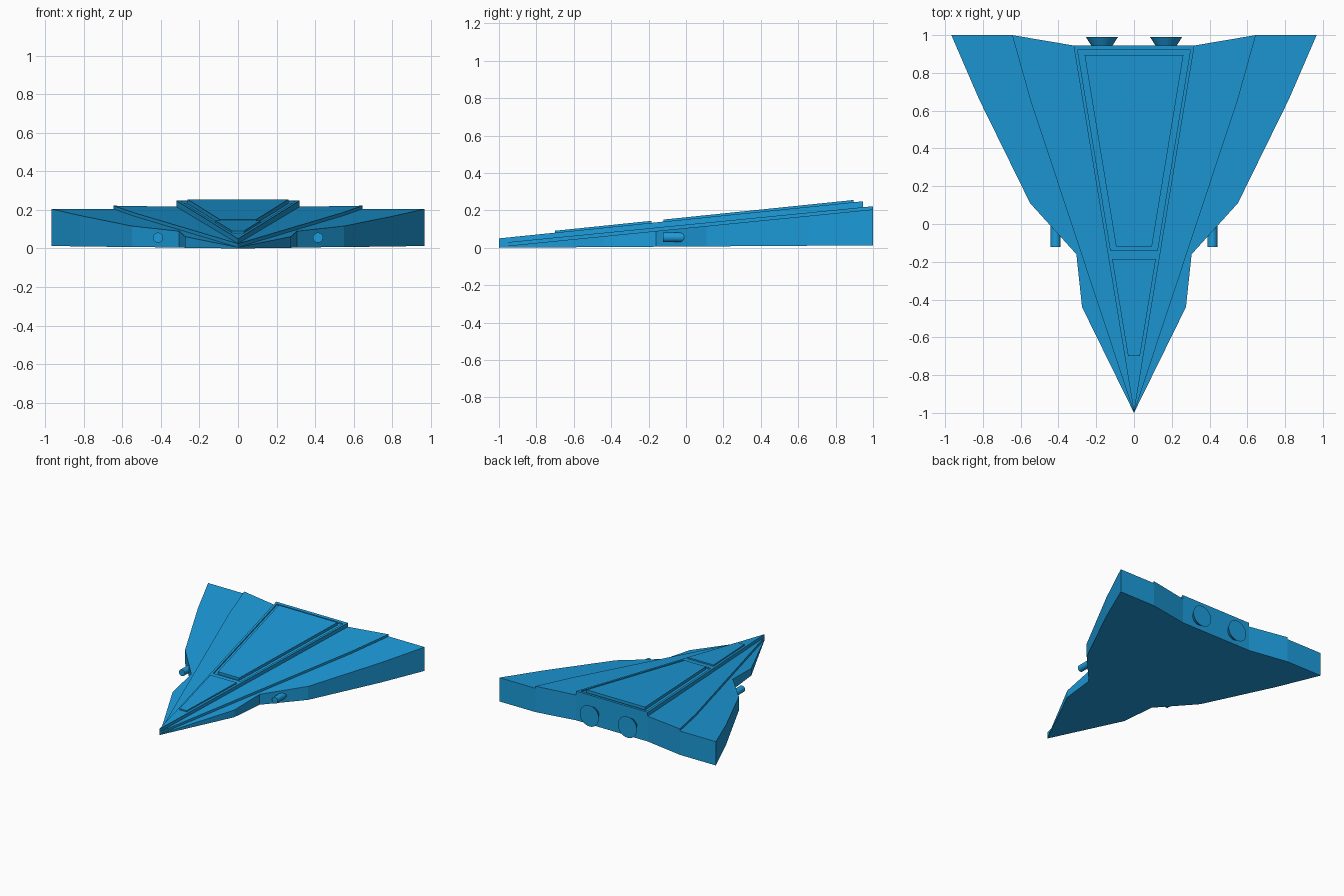
import bpy, bmesh, math

if "Cube" in bpy.data.objects:
    bpy.data.objects.remove(bpy.data.objects["Cube"])

blue = bpy.data.materials.new("hull_blue")
blue.diffuse_color = (0.012, 0.33, 0.70, 1)
blue.use_nodes = True
blue.node_tree.nodes["Principled BSDF"].inputs["Base Color"].default_value = blue.diffuse_color


def add_object(name, bm):
    bmesh.ops.recalc_face_normals(bm, faces=bm.faces)
    mesh = bpy.data.meshes.new(name)
    bm.to_mesh(mesh)
    bm.free()
    mesh.materials.append(blue)
    obj = bpy.data.objects.new(name, mesh)
    bpy.context.collection.objects.link(obj)
    return obj


def slab(name, half, low, high):
    """Mirror a right-hand outline and fill between two sloping planes."""
    outline = half + [(-x, y) for x, y in reversed(half) if x > 0]
    bm = bmesh.new()
    bottom = [bm.verts.new((x, y, low(y))) for x, y in outline]
    top = [bm.verts.new((x, y, high(y))) for x, y in outline]
    bm.faces.new(bottom[::-1])
    bm.faces.new(top)
    n = len(outline)
    for i in range(n):
        j = (i + 1) % n
        bm.faces.new((bottom[i], bottom[j], top[j], top[i]))
    return add_object(name, bm)


def cone(name, x, z, y0, y1, r0, r1, sides=32):
    """Round part along y, from y0 to y1."""
    bm = bmesh.new()
    bmesh.ops.create_cone(bm, cap_ends=True, segments=sides,
                          radius1=r0, radius2=r1, depth=y1 - y0)
    obj = add_object(name, bm)
    obj.location = (x, (y0 + y1) / 2, z)
    obj.rotation_euler = (-math.pi / 2, 0, 0)
    bpy.ops.object.select_all(action='DESELECT')
    obj.select_set(True)
    bpy.context.view_layer.objects.active = obj
    bpy.ops.object.shade_smooth_by_angle(angle=math.radians(35))


def plane(z, slope):
    return lambda y: z + slope * (y + 1)


def spine(y0, y1, inset):
    """Trapezium following the spine edge, moved inwards."""
    return [(0.32 * (y + 1) / 1.945 - inset, y) for y in (y0, y1)]


# Stacked wedge layers
under = plane(0, 0.0065)
wing_top = plane(0.006, 0.0995)
deck_top = plane(0.025, 0.0985)
spine_top = plane(0.05, 0.102)
panel_top = plane(0.06, 0.103)
slab("wing_hull", [(0, -1), (0.275, -0.44), (0.305, -0.16), (0.55, 0.11),
                   (0.82, 0.66), (0.967, 1), (0.645, 1), (0.32, 0.945)],
     under, wing_top)
slab("upper_deck", [(0, -1), (0.55, 0.66), (0.645, 1), (0.32, 0.945)],
     lambda y: wing_top(y) - 0.004, deck_top)
spine_obj = slab("spine", [(0, -1), (0.32, 0.945)],
                 lambda y: deck_top(y) - 0.004, spine_top)

# Recess in the spine
cutter = slab("recess_cutter", spine(-0.14, 0.92, 0.018),
              lambda y: spine_top(y) - 0.01, lambda y: spine_top(y) + 0.1)
cutter.hide_render = True
cutter.hide_set(True)
cut = spine_obj.modifiers.new("recess", 'BOOLEAN')
cut.operation = 'DIFFERENCE'
cut.solver = 'EXACT'
cut.object = cutter

# Raised panels
slab("rear_panel", spine(-0.12, 0.895, 0.05),
     lambda y: spine_top(y) - 0.014, panel_top)
slab("front_panel", spine(-0.70, -0.185, 0.018),
     lambda y: spine_top(y) - 0.004, panel_top)

# Engines and guns
for side, s in (("right", 1), ("left", -1)):
    cone(side + "_engine", s * 0.17, 0.105, 0.935, 0.99, 0.05, 0.085)
    cone(side + "_gun", s * 0.415, 0.056, -0.123, 0.04, 0.026, 0.026)
